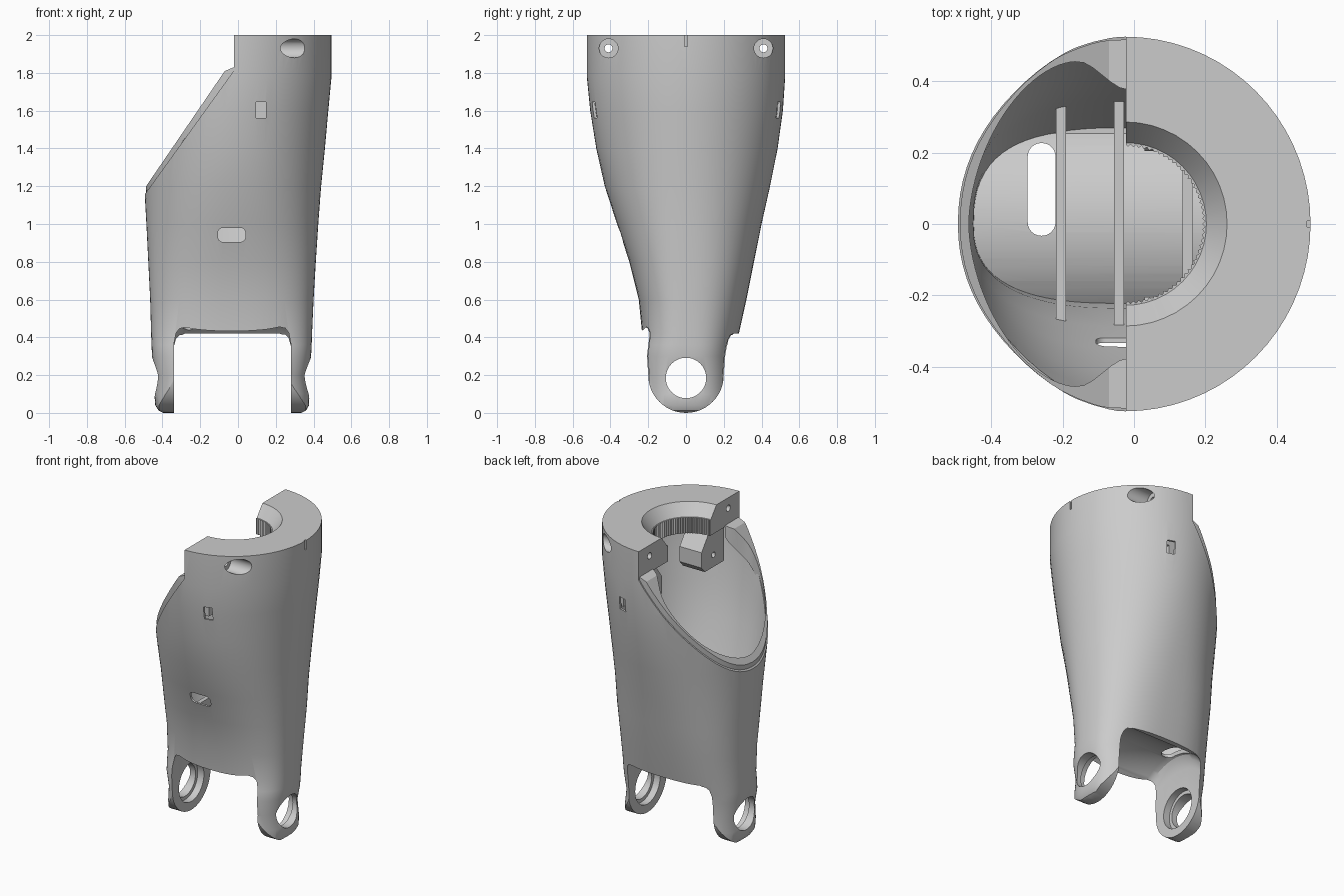
import bpy, bmesh, math
from math import sin, cos, pi

if "Cube" in bpy.data.objects:
    bpy.data.objects.remove(bpy.data.objects["Cube"])

# ---------- helpers ----------
def loft(name, rings):
    """Closed solid through a list of equal-length 3D rings."""
    bm = bmesh.new()
    vs = [[bm.verts.new(p) for p in r] for r in rings]
    n = len(rings[0])
    for a, b in zip(vs, vs[1:]):
        for i in range(n):
            j = (i + 1) % n
            bm.faces.new((a[i], a[j], b[j], b[i]))
    bm.faces.new(vs[0][::-1])
    bm.faces.new(vs[-1])
    bmesh.ops.recalc_face_normals(bm, faces=bm.faces)
    me = bpy.data.meshes.new(name)
    bm.to_mesh(me)
    bm.free()
    ob = bpy.data.objects.new(name, me)
    bpy.context.collection.objects.link(ob)
    return ob

def place(p, t, axis):
    return {'x': (t, p[0], p[1]), 'y': (p[0], t, p[1]), 'z': (p[0], p[1], t)}[axis]

def prism(name, pts, axis, a, b):
    return loft(name, [[place(p, t, axis) for p in pts] for t in (a, b)])

def rect(u0, u1, v0, v1):
    return [(u0, v0), (u1, v0), (u1, v1), (u0, v1)]

def circle(u, v, r, n=40):
    return [(u + r * cos(2 * pi * i / n), v + r * sin(2 * pi * i / n)) for i in range(n)]

def rounded(u0, u1, v0, v1, r, n=6):
    pts = []
    for k, (u, v) in enumerate([(u1 - r, v1 - r), (u0 + r, v1 - r), (u0 + r, v0 + r), (u1 - r, v0 + r)]):
        pts += [(u + r * cos((k + i / n) * pi / 2), v + r * sin((k + i / n) * pi / 2)) for i in range(n + 1)]
    return pts

def boolean(ob, tool, op='DIFFERENCE'):
    m = ob.modifiers.new('cut', 'BOOLEAN')
    m.operation, m.solver, m.object = op, 'EXACT', tool
    bpy.context.view_layer.objects.active = ob
    bpy.ops.object.modifier_apply(modifier=m.name)
    bpy.data.objects.remove(tool)

def smooth(ob, deg=32):
    bpy.ops.object.select_all(action='DESELECT')
    ob.select_set(True)
    bpy.context.view_layer.objects.active = ob
    bpy.ops.object.shade_smooth_by_angle(angle=math.radians(deg))

# ---------- shell sections: z, left x, right x, front y, back y, roundness ----------
SECTIONS = [
    (0, -.395, .335, .25, .25, 2.8), (.012, -.42, .36, .25, .25, 2.8), (.04, -.438, .376, .25, .25, 2.8),
    (.1, -.443, .378, .25, .25, 2.8), (.2, -.437, .366, .25, .25, 2.8), (.3, -.455, .387, .25, .25, 2.8),
    (.36, -.458, .39, .243, .265, 2.7), (.42, -.46, .392, .232, .28, 2.6),
    (.6, -.465, .40, .25, .32, 2.5), (.8, -.475, .412, .30, .36, 2.4), (1.0, -.485, .425, .365, .40, 2.2),
    (1.2, -.496, .44, .43, .445, 2.1), (1.4, -.51, .46, .475, .485, 2), (1.6, -.53, .478, .507, .513, 2),
    (1.78, -.545, .495, .525, .525, 2), (2.0, -.545, .495, .525, .525, 2)]

def section(z):
    for a, b in zip(SECTIONS, SECTIONS[1:]):
        if a[0] <= z <= b[0]:
            f = (z - a[0]) / (b[0] - a[0])
            return [p + (q - p) * f for p, q in zip(a, b)]

def ring(z, off, n=72):
    _, xl, xr, yf, yb, e = section(z)
    out = []
    for i in range(n):
        c, s = cos(2 * pi * i / n), sin(2 * pi * i / n)
        hx, hy = (xr - xl) / 2 - off, (yb if s > 0 else yf) - off
        out.append(((xl + xr) / 2 + hx * math.copysign(abs(c) ** (2 / e), c),
                    hy * math.copysign(abs(s) ** (2 / e), s), z))
    return out

def body_loft(name, off, z0, z1):
    zs = [z0] + [s[0] for s in SECTIONS if z0 < s[0] < z1] + [z1]
    return loft(name, [ring(z, off) for z in zs])

def arch(r, flat, dz=0, n=24):
    """Profile of the pivot clearance in y, z."""
    a0 = math.asin((flat - .2) / r)
    arc = [(r * cos(a0 + (pi - 2 * a0) * i / n), .2 + dz + r * sin(a0 + (pi - 2 * a0) * i / n)) for i in range(n + 1)]
    return [(-.7, -.3), (.7, -.3), (.7, flat + dz)] + arc + [(-.7, flat + dz)]

# ---------- main shell ----------
shell = body_loft('shell', 0, 0, 2.0)

# side outline: two rounded lugs below, full body above
lug = [(.2 * cos(pi + pi * i / 24), .2 + .2 * sin(pi + pi * i / 24)) for i in range(25)]
outline = lug + [(.205, .28), (.225, .39), (.245, .412), (.7, .425), (.7, 2.1),
                 (-.7, 2.1), (-.7, .41), (-.225, .405), (-.215, .38), (-.205, .28)]
boolean(shell, prism('outline', outline, 'x', -.8, .8), 'INTERSECT')

# arched gap between the lugs, with rounded corners
stations = [(-.34, -.1), (-.328, -.045), (-.31, -.015), (-.28, 0), (.22, 0), (.25, -.015), (.268, -.045), (.28, -.1)]
boolean(shell, loft('gap', [[(x, y, z) for y, z in arch(.33, .42, dz)] for x, dz in stations]))

# thin-walled hollow interior over the arched floor
cavity = body_loft('cavity', .014, .37, 1.82)
boolean(cavity, prism('floor', arch(.347, .437), 'x', -.8, .8))
boolean(shell, cavity)

# slanted opening and half collar
boolean(shell, prism('opening', [(-.022, 2.2), (-.022, 1.812), (-.495, 1.155), (-.9, .592), (-.9, 2.2)], 'y', -.8, .8))

# collar bore: toothed below, conical above
N = 180
teeth = [(-.025 + (.217 + .007 * (i % 2)) * cos(2 * pi * i / N), (.217 + .007 * (i % 2)) * sin(2 * pi * i / N)) for i in range(N)]
boolean(shell, prism('teeth', teeth, 'z', 1.75, 1.95))
boolean(shell, loft('cone', [[(x, y, z) for x, y in circle(-.025, 0, r, 48)]
                             for z, r in ((1.925, .228), (2.0, .286), (2.05, .325))]))

# collar screws and clip slots, both sides
for s in (-1, 1):
    boolean(shell, prism('screw_head', circle(.41 * s, 1.93, .05, 28), 'x', .2, .7))
    boolean(shell, prism('screw_hole', circle(.41 * s, 1.93, .021, 20), 'x', -.2, .3))
    boolean(shell, prism('clip_slot', rect(.095, .147, 1.56, 1.645), 'y', .36 * s, .7 * s))

# index notch, front cable slot, floor slot
boolean(shell, prism('notch', rect(-.008, .008, 1.94, 2.1), 'x', .485, .7))
boolean(shell, prism('front_slot', rounded(-.107, .04, .905, .98, .028), 'y', -.7, -.2))
boolean(shell, prism('floor_slot', rounded(-.298, -.22, -.033, .227, .038), 'z', .2, .7))

# pivot holes with wider inner recess
hole = [(y, max(z, .075)) for y, z in circle(0, .185, .107)]
boolean(shell, prism('pivot', hole, 'x', -.8, .8))
boolean(shell, prism('pivot_recess', circle(0, .185, .13), 'x', -.385, .325))
smooth(shell)

# ---------- raised lip around the oval opening ----------
half = []
for i in range(1, 25):
    c, s = cos(pi / 2 * i / 24), sin(pi / 2 * i / 24)
    half.append((-.165 - .298 * c ** (2 / 1.75) if i < 24 else -.165, .455 * s ** (2 / 1.75)))
half += [(-.14, .452), (-.115, .438), (-.09, .418), (-.065, .398), (-.04, .382), (.05, .36)]
lip = body_loft('opening_lip', .008, .9, 1.9)
boolean(lip, prism('lip_oval', half + [(x, -y) for x, y in half[::-1]], 'z', .5, 2.2))
boolean(lip, prism('lip_band', [(-.022, 1.83), (-.07, 1.81), (-.49, 1.195), (-.9, .595),
                                (-.9, .53), (-.022, 1.75)], 'y', -.8, .8), 'INTERSECT')
smooth(lip)

# ---------- stiffening ribs across the floor ----------
for k, x in enumerate((-.205, -.042, .15)):
    rib = prism('floor_rib_%d' % (k + 1), rect(x - .014, x + .014, -.6, .6), 'z', .3, .79)
    boolean(rib, body_loft('rib_limit', .008, .37, 1.2), 'INTERSECT')
    boolean(rib, prism('rib_floor', arch(.34, .43), 'x', -.8, .8))

# ---------- clip blocks below the collar ----------
block = [(.44, 1.56), (.24, 1.56), (.205, 1.6), (.205, 1.7), (.28, 1.8), (.44, 1.8)]
for s, side in ((-1, 'front'), (1, 'back')):
    b = prism(side + '_clip_block', [(y * s, z) for y, z in block], 'x', .03, .19)
    boolean(b, prism('clip_pocket', rect(.095, .147, 1.55, 1.645), 'y', .4 * s, .7 * s))
    boolean(b, prism('clip_screw', circle(.33 * s, 1.64, .018, 16), 'x', -.1, .08))
